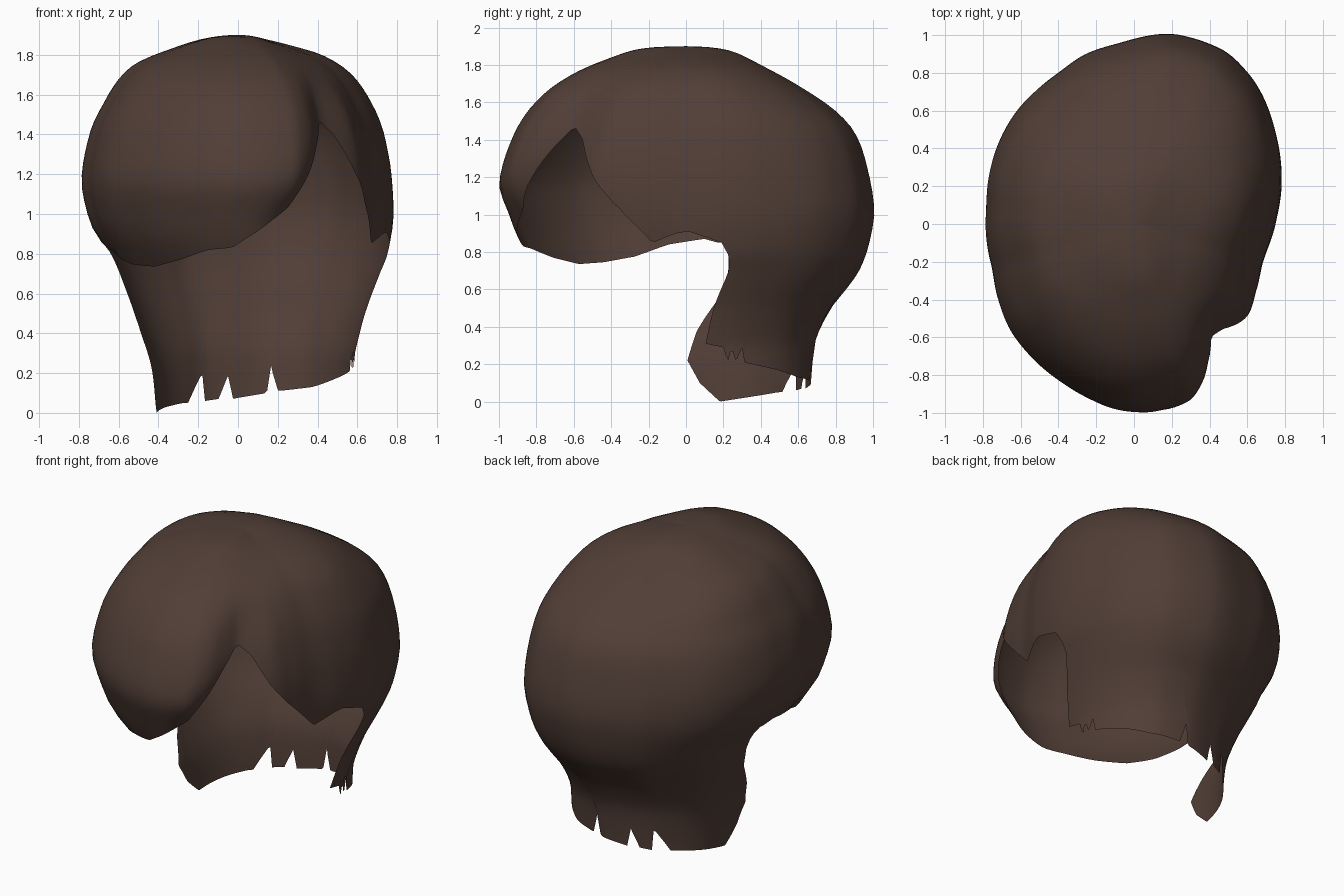
import bpy, bmesh, math

if "Cube" in bpy.data.objects:
    bpy.data.objects.remove(bpy.data.objects["Cube"])

TOP = 1.9


def linear(table, x):
    if x <= table[0][0]:
        return table[0][1]
    for (a, p), (b, q) in zip(table, table[1:]):
        if x <= b:
            return p + (q - p) * (x - a) / (b - a)
    return table[-1][1]


def smooth(table, x):
    """Monotone cubic interpolation through (x, value) pairs."""
    if x <= table[0][0]:
        return table[0][1]
    if x >= table[-1][0]:
        return table[-1][1]
    i = max(k for k in range(len(table) - 1) if table[k][0] <= x)

    def slope(k):
        return (table[k + 1][1] - table[k][1]) / (table[k + 1][0] - table[k][0])

    def tangent(k):
        if k == 0:
            return slope(0)
        if k == len(table) - 1:
            return slope(k - 1)
        a, b = slope(k - 1), slope(k)
        return 2 * a * b / (a + b) if a * b > 0 else 0.0

    h = table[i + 1][0] - table[i][0]
    t = (x - table[i][0]) / h
    return ((1 + 2 * t) * (1 - t) ** 2 * table[i][1] + t * (1 - t) ** 2 * h * tangent(i)
            + t * t * (3 - 2 * t) * table[i + 1][1] + t * t * (t - 1) * h * tangent(i + 1))


# Widest outline: angle in degrees, radius
outline = [(-165, .786), (-151, .824), (-139, .865), (-128, .89), (-116, .921), (-105, .953),
           (-96, .985), (-87, 1.0), (-73, 1.0), (-66.6, .96), (-60, .87), (-55, .805),
           (-50, .785), (-40, .78), (-28, .74), (-16, .715), (0, .75), (14, .805), (31, .883),
           (53, 1.002), (64, 1.035), (76, 1.03), (96, .958), (106, .938), (117, .9), (136, .868),
           (149, .84), (162, .811), (176, .787)]


def wrap(t):
    return [(a - 360, r) for a, r in t[-3:]] + t + [(a + 360, r) for a, r in t[:3]]


# The crown has no parting crease, so it skips those outline points
outline_crown = wrap([p for p in outline if not -62 < p[0] < -45])
outline = wrap(outline)


def profile(reach, pairs):
    """Height/reach pairs, keyed on the root of the depth below the crown."""
    return [(0, 0)] + [(math.sqrt(TOP - z), r / reach) for z, r in pairs]


back = profile(1, [(1.885, .2), (1.8, .4), (1.69, .6), (1.55, .8), (1.43, .9), (1.3, .95),
                   (1.0, 1), (.9, .985), (.8, .96), (.7, .92), (.6, .85), (.5, .77), (.3, .68), (.1, .66)])
front = profile(1, [(1.89, .22), (1.84, .4), (1.755, .6), (1.655, .75), (1.505, .88), (1.36, .95),
                    (1.25, .985), (1.16, 1), (1.08, .98), (1.0, .947), (.9, .912), (.82, .87), (.74, .8)])
left = profile(.79, [(1.89, .12), (1.84, .3), (1.74, .53), (1.57, .67), (1.4, .75), (1.16, .79),
                     (1.0, .76), (.9, .72), (.8, .645), (.6, .56), (.4, .49), (.2, .43), (0, .41)])
right = profile(.78, [(1.885, .1), (1.85, .25), (1.8, .42), (1.7, .57), (1.6, .64), (1.4, .73),
                      (1.2, .77), (1.0, .78), (.8, .75), (.7, .71), (.5, .64), (.3, .59)])

# Local fullness: angle, spread, amount, height where it starts, height where it is full
swells = [(140, 35, .10, 1.55, 1.85), (25, 25, .02, 1.3, 1.6),
          (70, 25, -.025, 1.5, 1.75), (-45, 30, -.02, 1.55, 1.8)]


def point(deg, z, low=None):
    a = math.radians(deg)
    c, s = math.cos(a), math.sin(a)
    d = math.sqrt(max(TOP - z, 0))
    scale = (c * c * smooth(right if c > 0 else left, d)
             + s * s * smooth(back if s > 0 else front, d))
    wa = (deg + 180) % 360 - 180
    for centre, spread, amount, z0, z1 in swells:
        off = (wa - centre + 180) % 360 - 180
        scale *= 1 + amount * math.exp(-(off / spread) ** 2) * min(max((z - z0) / (z1 - z0), 0), 1)
    k = min(max((1.8 - z) / .3, 0), 1)
    k = k * k * (3 - 2 * k)
    r = scale * (k * smooth(outline, wa) + (1 - k) * smooth(outline_crown, wa))
    # Fringe tucks under along its slanted edge
    if low is not None:
        r *= 1 - .07 * math.exp(-((wa + 70) / 10) ** 2) * math.exp((low - z) / .09)
    return (r * c, r * s, z)


# Lower edge of fringe and right temple: angle, height
fringe_edge = [(-197, .85), (-194, .85), (-188, .87), (-172, .84), (-155, .775), (-140, .745),
               (-126, .735), (-112, .77), (-100, .82), (-92, .83), (-84, .91), (-74, 1.03),
               (-66.6, 1.2), (-61, 1.35), (-55.5, 1.47), (-49, 1.4), (-40, 1.2), (-32, 1.07),
               (-22, .94), (-15, .85), (-4, .9), (1, .91), (10, .87), (14, .85)]
# Nape side edges: height, angle
nape_right = [(.3, 10), (.5, 13), (.7, 18), (.78, 17), (.85, 14)]
nape_left = [(.22, 179), (.38, 173), (.55, 162), (.7, 159), (.78, 160), (.85, 163)]
# Torn lower edge of the nape: angle, height
nape_edge = [(10, .31), (19, .29), (21, .21), (23, .29), (25, .21), (28, .29), (29, .21),
             (45, .17), (58, .13), (73, .11), (76.5, .24), (77.7, .1), (92.8, .07), (94, .2),
             (99, .07), (105.8, .06), (107, .2), (116, .05), (119, .05), (156, 0), (170, .1), (179, .22)]

N_FRONT, N_NAPE, ROWS, NAPE_ROWS = 120, 150, 28, 16
angles = [-197 + 211 * i / N_FRONT for i in range(N_FRONT)]
angles += [14 + 149 * i / N_NAPE for i in range(N_NAPE)]
N = len(angles)

bm = bmesh.new()
crown = bm.verts.new((0, 0, TOP))
columns = []
for a in angles:
    low = linear(fringe_edge, a)
    columns.append([bm.verts.new(point(a, TOP + (low - TOP) * (k / ROWS) ** 2, low))
                    for k in range(1, ROWS + 1)])

# Cap and fringe
for j in range(N):
    p, q = columns[j], columns[(j + 1) % N]
    bm.faces.new((crown, p[0], q[0]))
    for k in range(ROWS - 1):
        bm.faces.new((p[k], p[k + 1], q[k + 1], q[k]))

# Nape hanging from the back of the cap
nape = []
for i in range(N_NAPE + 1):
    t = i / N_NAPE
    bottom = linear(nape_edge, 10 + 169 * t)
    column = [columns[(N_FRONT + i) % N][-1]]
    for k in range(1, NAPE_ROWS + 1):
        z = .85 + (bottom - .85) * k / NAPE_ROWS
        a0, a1 = linear(nape_right, z), linear(nape_left, z)
        column.append(bm.verts.new(point(a0 + (a1 - a0) * t, z)))
    nape.append(column)
for p, q in zip(nape, nape[1:]):
    for k in range(NAPE_ROWS):
        bm.faces.new((p[k], p[k + 1], q[k + 1], q[k]))

mesh = bpy.data.meshes.new("hair")
bm.to_mesh(mesh)
bm.free()
for f in mesh.polygons:
    f.use_smooth = True

brown = bpy.data.materials.new("dark brown")
brown.diffuse_color = (.082, .048, .037, 1)
brown.use_nodes = True
brown.node_tree.nodes["Principled BSDF"].inputs["Base Color"].default_value = brown.diffuse_color
mesh.materials.append(brown)
hair = bpy.data.objects.new("hair", mesh)
bpy.context.collection.objects.link(hair)
